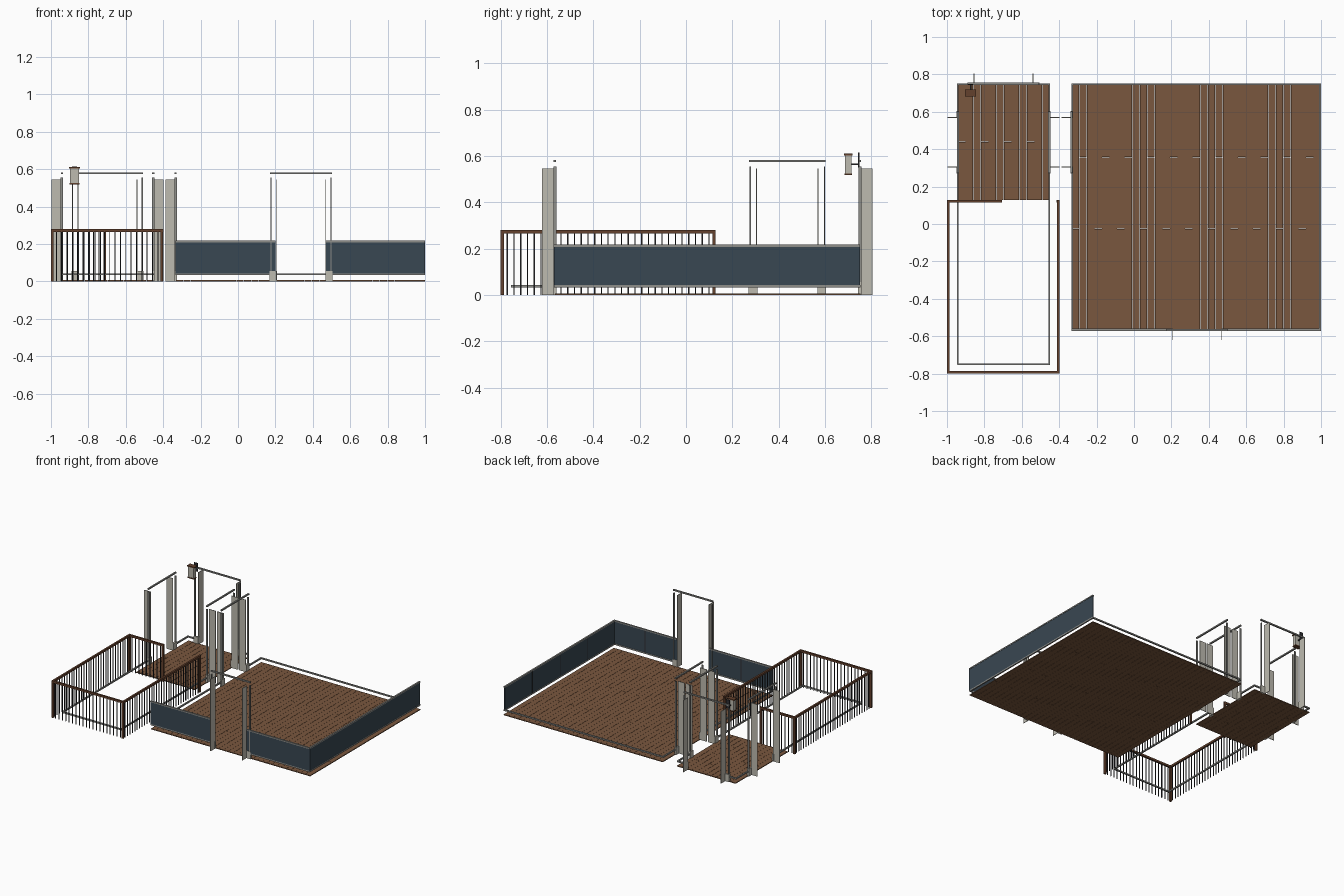
import bpy

if "Cube" in bpy.data.objects:
    bpy.data.objects.remove(bpy.data.objects["Cube"])


def material(name, r, g, b):
    lin = lambda c: ((c / 255 + 0.055) / 1.055) ** 2.4
    m = bpy.data.materials.new(name)
    m.diffuse_color = (lin(r), lin(g), lin(b), 1)
    m.use_nodes = True
    m.node_tree.nodes["Principled BSDF"].inputs["Base Color"].default_value = m.diffuse_color
    return m


WOOD = material("deck brown", 122, 87, 62)
RAILWOOD = material("rail brown", 100, 65, 45)
NAVY = material("navy panel", 57, 71, 82)
BEIGE = material("warm grey", 190, 187, 176)
STEEL = material("steel grey", 142, 142, 138)
DARK = material("dark metal", 45, 46, 50)


def build(name, boxes, mat):
    """One mesh made from (x0, x1, y0, y1, z0, z1) boxes."""
    verts, faces = [], []
    for x0, x1, y0, y1, z0, z1 in boxes:
        x0, x1 = sorted((x0, x1))
        y0, y1 = sorted((y0, y1))
        n = len(verts)
        verts += [(x, y, z) for z in (z0, z1) for x, y in
                  ((x0, y0), (x1, y0), (x1, y1), (x0, y1))]
        faces += [(n + 3, n + 2, n + 1, n), (n + 4, n + 5, n + 6, n + 7)]
        faces += [(n + i, n + (i + 1) % 4, n + 4 + (i + 1) % 4, n + 4 + i)
                  for i in range(4)]
    me = bpy.data.meshes.new(name)
    me.from_pydata(verts, [], faces)
    me.materials.append(mat)
    ob = bpy.data.objects.new(name, me)
    bpy.context.collection.objects.link(ob)
    return ob


def along(axis, wall, a, b, z0, z1, w):
    """Box following a wall: 'x' walls sit at y=wall, 'y' walls at x=wall."""
    if axis == "x":
        return (a, b, wall - w / 2, wall + w / 2, z0, z1)
    return (wall - w / 2, wall + w / 2, a, b, z0, z1)


# Decks: boards running front to back, with staggered end joints
def deck(name, x0, x1, y0, y1, count, joints):
    pitch, gap = (x1 - x0) / count, 0.0006
    boards = []
    for i in range(count):
        a, b = x0 + i * pitch + gap, x0 + (i + 1) * pitch - gap
        cut = y0 + (y1 - y0) * joints[i % len(joints)]
        boards += [(a, b, y0, cut - gap, 0, 0.006), (a, b, cut + gap, y1, 0, 0.006)]
    build(name, boards, WOOD)


deck("main_deck", -0.333, 1.0, -0.565, 0.752, 33, (0.41, 0.7, 0.2))
deck("small_deck", -0.942, -0.45, 0.128, 0.752, 12, (0.5, 0.75, 0.25))

# Low sill rails around both rooms, broken at the doorways
SILL = (0.033, 0.043, 0.01)
sills = [
    ("x", 0.747, -0.333, 1.0), ("x", -0.565, -0.333, 0.175), ("x", -0.565, 0.5, 1.0),
    ("y", 0.995, -0.565, 0.75), ("y", -0.33, -0.565, 0.275), ("y", -0.33, 0.6, 0.75),
    ("x", 0.747, -0.945, -0.89), ("x", 0.747, -0.51, -0.45), ("x", -0.75, -0.945, -0.45),
    ("y", -0.942, -0.75, 0.275), ("y", -0.942, 0.6, 0.75),
    ("y", -0.453, -0.75, 0.275), ("y", -0.453, 0.6, 0.75),
]
build("sill_rails", [along(ax, w, a, b, *SILL) for ax, w, a, b in sills], STEEL)

# Solid parapet panels with a cap rail and thin dividers on the inner face
panels = [("x", -0.566, -0.335, 0.2), ("x", -0.566, 0.47, 1.0),
          ("y", 0.995, -0.57, 0.75)]
build("parapet_panels", [along(ax, w, a, b, 0.043, 0.208, 0.008)
                         for ax, w, a, b in panels], NAVY)
build("parapet_caps", [along(ax, w, a, b, 0.208, 0.217, 0.012)
                       for ax, w, a, b in panels], STEEL)
dividers = []
for ax, w, a, b in panels:
    n = 2 if ax == "x" else 4
    inner = w + (0.004 if ax == "x" else -0.004)
    for i in range(1, n):
        c = a + (b - a) * i / n
        dividers.append(along(ax, inner, c - 0.003, c + 0.003, 0.043, 0.208, 0.004))
build("panel_dividers", dividers, DARK)


# Door frames: fins, slim posts, feet and a header bar
def doorway(name, axis, wall, centre, half, outward):
    fins, posts, feet = [], [], []
    for s in (-1, 1):
        c = centre + s * half
        lo, hi = sorted((wall, wall + outward * 0.055))
        mid = (lo + hi) / 2
        fins.append(along(axis, mid, c - 0.002, c + 0.002, 0, 0.545, 0.055))
        p = centre + s * (half + 0.028)
        posts.append(along(axis, wall, p - 0.003, p + 0.003, 0.055, 0.555, 0.013))
        f0, f1 = sorted((centre + s * (half - 0.003), centre + s * (half + 0.035)))
        feet.append(along(axis, wall, f0, f1, 0, 0.056, 0.014))
    h = half + 0.033
    build(name + "_fins", fins, BEIGE)
    build(name + "_posts", posts, STEEL)
    build(name + "_feet", feet, BEIGE)
    build(name + "_header", [along(axis, wall, centre - h, centre + h,
                                   0.573, 0.583, 0.011)], STEEL)


doorway("front_door", "x", -0.566, 0.337, 0.1325, -1)
doorway("back_door", "x", 0.75, -0.698, 0.158, 1)
doorway("left_door", "y", -0.942, 0.437, 0.1325, -1)
doorway("inner_door", "y", -0.453, 0.437, 0.1325, 1)
doorway("deck_door", "y", -0.333, 0.437, 0.1325, -1)

# Balcony railing: wooden handrail and posts, dark balusters
runs = [("x", -0.793, -1.0, -0.4), ("y", -0.993, -0.8, 0.128),
        ("y", -0.405, -0.8, 0.128), ("x", 0.121, -1.0, -0.705)]
build("handrails", [along(ax, w, a, b, 0.265, 0.28, 0.014)
                    for ax, w, a, b in runs], RAILWOOD)
corners = [(-0.993, -0.793), (-0.407, -0.793), (-0.993, 0.121),
           (-0.407, 0.121), (-0.712, 0.121)]
build("railing_posts", [(x - 0.007, x + 0.007, y - 0.007, y + 0.007, 0, 0.266)
                        for x, y in corners], RAILWOOD)
balusters = []
for ax, w, a, b in runs:
    n = round((b - a) / 0.029)
    for i in range(1, n):
        c = a + (b - a) * i / n
        balusters.append(along(ax, w, c - 0.0025, c + 0.0025, 0, 0.266, 0.005))
build("balusters", balusters, DARK)

# Wall lantern beside the back door
LX, LY = -0.874, 0.7
build("lantern_body", [(LX - 0.024, LX + 0.024, LY - 0.015, LY + 0.015, 0.525, 0.603)], BEIGE)
build("lantern_frame", [
    (LX - 0.03, LX + 0.03, LY - 0.018, LY + 0.018, 0.603, 0.611),
    (LX - 0.026, LX + 0.026, LY - 0.017, LY + 0.017, 0.517, 0.525)], RAILWOOD)
build("lantern_bracket", [
    (LX - 0.004, LX + 0.004, LY + 0.015, 0.748, 0.56, 0.568),
    (LX - 0.014, LX + 0.014, 0.743, 0.748, 0.55, 0.615)], DARK)
